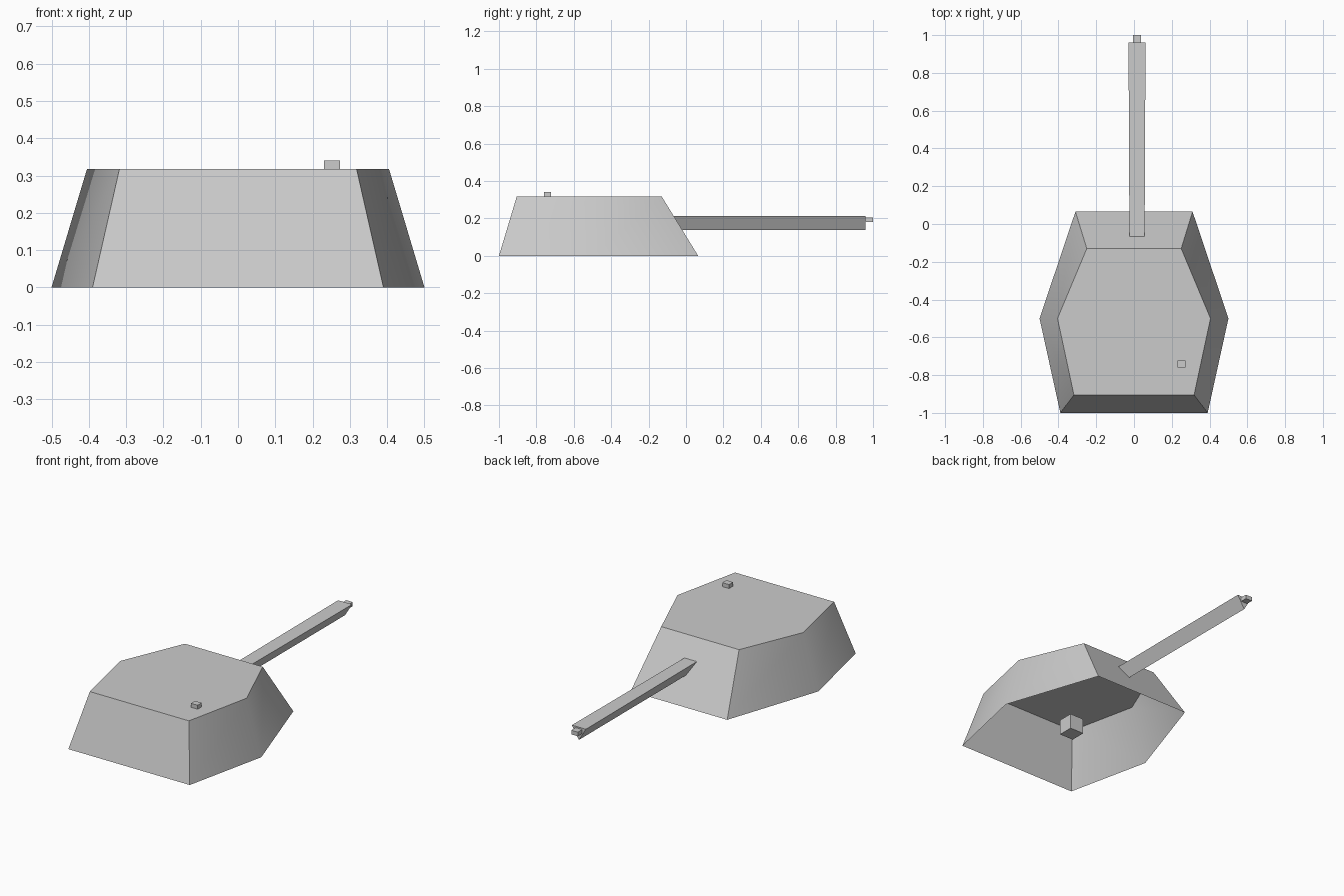
import bpy, bmesh, math

if "Cube" in bpy.data.objects:
    bpy.data.objects.remove(bpy.data.objects["Cube"])

# one plain grey for the whole model
grey = bpy.data.materials.new("plain_grey")
grey.diffuse_color = (0.6, 0.6, 0.6, 1)
grey.use_nodes = True
grey.node_tree.nodes["Principled BSDF"].inputs["Base Color"].default_value = grey.diffuse_color


def finish(name, bm):
    me = bpy.data.meshes.new(name)
    bm.to_mesh(me)
    bm.free()
    me.materials.append(grey)
    ob = bpy.data.objects.new(name, me)
    bpy.context.collection.objects.link(ob)
    return ob


def loft(name, ring_a, ring_b, cap_a=True, cap_b=True):
    """Skin two matching rings of points, with optional end caps."""
    bm = bmesh.new()
    a = [bm.verts.new(p) for p in ring_a]
    b = [bm.verts.new(p) for p in ring_b]
    n = len(a)
    for i in range(n):
        j = (i + 1) % n
        bm.faces.new((a[i], a[j], b[j], b[i]))
    if cap_a:
        bm.faces.new(a[::-1])
    if cap_b:
        bm.faces.new(b)
    if cap_a and cap_b:
        bmesh.ops.recalc_face_normals(bm, faces=bm.faces)
    return finish(name, bm)


def box(name, x, y, z):
    rect = [(x[0], y[0]), (x[1], y[0]), (x[1], y[1]), (x[0], y[1])]
    return loft(name, [(*p, z[0]) for p in rect], [(*p, z[1]) for p in rect])


def hexagon(half, z):
    """Mirror a right-hand half outline (back to front) into a full ring."""
    return [(x, y, z) for x, y in half] + [(-x, y, z) for x, y in half[::-1]]


# turret shell: tapered six-sided body, open underneath
shell = loft("turret_shell",
             hexagon([(0.39, -1.0), (0.5, -0.5), (0.31, 0.065)], 0.0),
             hexagon([(0.318, -0.905), (0.405, -0.5), (0.25, -0.13)], 0.317),
             cap_a=False)
bpy.context.view_layer.objects.active = shell
shell.select_set(True)
bpy.ops.object.shade_smooth_by_angle(angle=math.radians(40))

# gun barrel: three-sided, flat on top, widening slightly to the tip
def triangle(y, half):
    return [(0.016 - half, y, 0.212), (0.016, y, 0.138), (0.016 + half, y, 0.212)]

loft("gun_barrel", triangle(-0.09, 0.04), triangle(0.96, 0.045))

# small blocks: muzzle, roof hatch and the pivot under the roof
box("muzzle", (-0.005, 0.037), (0.95, 1.0), (0.18, 0.204))
box("roof_hatch", (0.23, 0.273), (-0.76, -0.723), (0.31, 0.34))
box("pivot_block", (-0.03, 0.06), (-0.56, -0.47), (0.0, 0.09))
